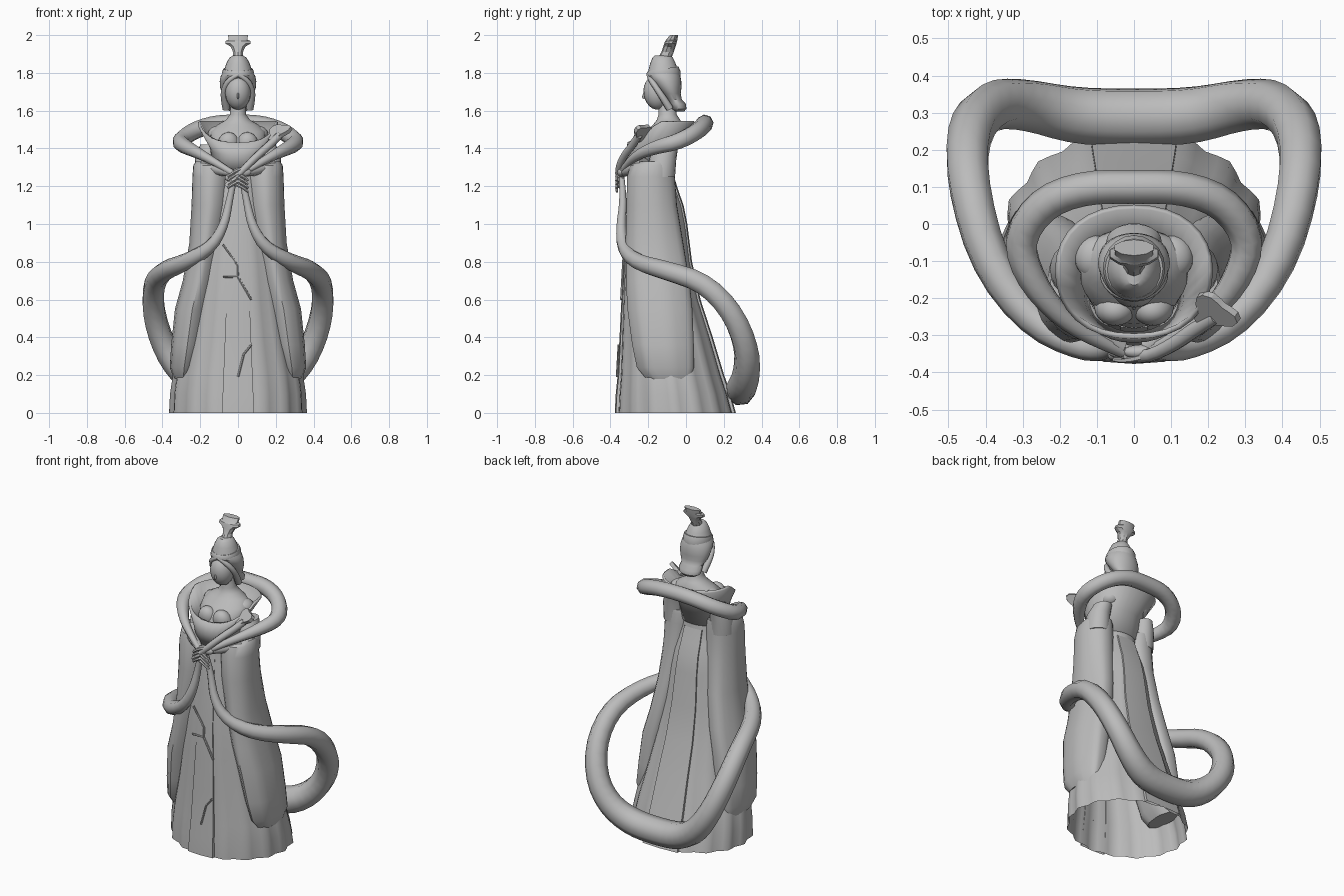
import bpy, bmesh, math
from mathutils import Vector

if "Cube" in bpy.data.objects:
    bpy.data.objects.remove(bpy.data.objects["Cube"])

grey = bpy.data.materials.new("stone_grey")
grey.use_nodes = True
grey.diffuse_color = (0.5, 0.5, 0.5, 1)
grey.node_tree.nodes["Principled BSDF"].inputs["Base Color"].default_value = (0.5, 0.5, 0.5, 1)


def finish(ob, angle=40):
    if not ob.data.materials:
        ob.data.materials.append(grey)
    bpy.ops.object.select_all(action='DESELECT')
    ob.select_set(True)
    bpy.context.view_layer.objects.active = ob
    bpy.ops.object.shade_smooth_by_angle(angle=math.radians(angle))
    return ob


def from_bmesh(name, bm, angle=40):
    bmesh.ops.recalc_face_normals(bm, faces=bm.faces)
    me = bpy.data.meshes.new(name)
    bm.to_mesh(me)
    bm.free()
    ob = bpy.data.objects.new(name, me)
    bpy.context.collection.objects.link(ob)
    return finish(ob, angle)


def power(v, p):
    return math.copysign(abs(v) ** p, v)


def loft(name, rows, n=32, folds=0, depth=0.0, side=1, lift=None, caps=True, angle=40, p=1.0):
    """Stack of ovals; each row is (z, centre x, front y, back y, half width)."""
    bm = bmesh.new()
    rings = []
    for i, (z, cx, yf, yb, rx) in enumerate(rows):
        ring = []
        t = i / (len(rows) - 1)
        for k in range(n):
            a = 2 * math.pi * k / n
            m = 1 + depth * (1 - t) * (math.cos(folds * a) - 1) / 2
            x = cx + rx * m * power(math.sin(a), p)
            y = (yf + yb) / 2 - (yb - yf) / 2 * m * power(math.cos(a), p)
            ring.append(bm.verts.new((side * x, y, z + (lift(a) * t if lift else 0))))
        rings.append(ring)
    for lo, hi in zip(rings, rings[1:]):
        for k in range(n):
            bm.faces.new((lo[k], lo[(k + 1) % n], hi[(k + 1) % n], hi[k]))
    if caps:
        bm.faces.new(rings[0])
        bm.faces.new(rings[-1])
    return from_bmesh(name, bm, angle)


def tube(name, pts, res=2, spline='NURBS', mirror=False):
    """Swept round tube; each point is (x, y, z, radius)."""
    if mirror:
        pts = [(-x, y, z, r) for x, y, z, r in pts[:0:-1]] + pts
    cu = bpy.data.curves.new(name, 'CURVE')
    cu.dimensions = '3D'
    cu.bevel_depth = 1
    cu.bevel_resolution = res
    cu.use_fill_caps = True
    sp = cu.splines.new(spline)
    sp.points.add(len(pts) - 1)
    for pt, (x, y, z, r) in zip(sp.points, pts):
        pt.co = (x, y, z, 1)
        pt.radius = r
    if spline == 'NURBS':
        sp.order_u = 3
        sp.use_endpoint_u = True
        sp.resolution_u = 3
    ob = bpy.data.objects.new(name, cu)
    bpy.context.collection.objects.link(ob)
    bpy.ops.object.select_all(action='DESELECT')
    ob.select_set(True)
    bpy.context.view_layer.objects.active = ob
    bpy.ops.object.convert(target='MESH')
    return finish(bpy.context.object, 50)


def ball(name, loc, size, rot=0.0):
    bpy.ops.mesh.primitive_uv_sphere_add(segments=20, ring_count=12, location=loc, rotation=(rot, 0, 0))
    ob = bpy.context.object
    ob.name = name
    ob.scale = size
    return finish(ob)


def plate(name, outline, origin, u, v, thick):
    """Flat outline laid in the plane spanned by u and v, then thickened."""
    bm = bmesh.new()
    o, u, v = Vector(origin), Vector(u).normalized(), Vector(v).normalized()
    w = u.cross(v).normalized() * thick / 2
    ends = [[bm.verts.new(o + u * a + v * b + w * s) for a, b in outline] for s in (-1, 1)]
    for e in ends:
        bm.faces.new(e)
    n = len(outline)
    for k in range(n):
        bm.faces.new((ends[0][k], ends[0][(k + 1) % n], ends[1][(k + 1) % n], ends[1][k]))
    return from_bmesh(name, bm, 30)


# Gown skirt with soft pleats, open at the hem
skirt = [(0, 0, -.375, .262, .365), (.1, 0, -.37, .235, .36), (.2, 0, -.36, .2, .345),
         (.4, 0, -.35, .14, .295), (.6, 0, -.34, .075, .255), (.8, 0, -.33, .03, .225),
         (1, 0, -.31, .005, .185), (1.1, 0, -.3, -.015, .165), (1.17, 0, -.29, -.04, .15),
         (1.25, 0, -.28, -.065, .13), (1.36, 0, -.28, -.065, .125)]
loft("skirt", skirt, n=64, folds=16, depth=.05, caps=False)

# Front and back panels following the skirt
for name, col, sign, w0, w1 in (("front_panel", 2, -1, .085, .035), ("back_panel", 3, 1, .12, .06)):
    bm = bmesh.new()
    strips = []
    for row in skirt[:-1]:
        w = w0 + (w1 - w0) * row[0] / skirt[-2][0]
        y = row[col] + sign * .002
        strips.append([bm.verts.new((x, y - sign * d, row[0]))
                       for x, d in ((-w, .022), (-w, .006), (0, 0), (w, .006), (w, .022))])
    for lo, hi in zip(strips, strips[1:]):
        for k in range(4):
            bm.faces.new((lo[k], lo[k + 1], hi[k + 1], hi[k]))
    from_bmesh(name, bm, 30)

# Branch-like embroidery on the front panel
for i, pts in enumerate((((-.08, .89), (0, .78), (0, .72), (-.08, .72)), ((0, .72), (.07, .6)),
                         ((0, .19), (.03, .31), (.07, .36)))):
    tube(f"embroidery_{i + 1}", [(x, -.376 + .055 * z, z, .006) for x, z in pts], 1, 'POLY')

# Bodice, bust and open flared collar
loft("torso", [(1.3, 0, -.28, -.07, .11), (1.4, 0, -.27, -.06, .13), (1.45, 0, -.25, -.03, .145),
               (1.49, 0, -.21, -.01, .145), (1.525, 0, -.175, -.015, .11), (1.55, 0, -.155, -.03, .065),
               (1.58, 0, -.145, -.05, .042), (1.68, 0, -.15, -.06, .038)])
collar = loft("collar", [(1.28, 0, -.29, -.075, .115), (1.36, 0, -.305, -.055, .135), (1.43, 0, -.295, .04, .2)],
              lift=lambda a: .115 * min(1, 1 - math.cos(a)), caps=False, p=.9)
rim = collar.modifiers.new("thickness", 'SOLIDIFY')
rim.thickness = .015

for s, side in ((1, "left"), (-1, "right")):
    ball(f"{side}_breast", (s * .05, -.222, 1.42), (.058, .05, .068), .35)
    ball(f"{side}_shoulder", (s * .105, -.09, 1.475), (.055, .06, .045))
    # Long hanging sleeve, full at the elbow, with an upper arm above
    loft(f"{side}_sleeve",
         [(.18, .29, -.21, .03, .05), (.24, .285, -.26, .05, .078), (.36, .268, -.285, .05, .088),
          (.55, .242, -.31, .042, .094), (.7, .205, -.318, .025, .089), (.9, .17, -.32, -.01, .089),
          (1.1, .148, -.315, -.045, .099), (1.25, .143, -.312, -.057, .099), (1.31, .143, -.295, -.058, .094),
          (1.33, .145, -.26, -.06, .08)],
         n=28, folds=7, depth=.07, side=s)
    loft(f"{side}_upper_arm", [(1.25, .16, -.21, -.058, .07), (1.36, .162, -.19, -.05, .064),
                               (1.42, .15, -.16, -.04, .05)], n=20, side=s)
    # Forearm and clasped hand with fingers
    tube(f"{side}_forearm", [(s * .17, -.22, 1.31, .045), (s * .1, -.3, 1.29, .035), (s * .03, -.335, 1.27, .02)])
    ball(f"{side}_hand", (s * .02, -.345, 1.26 + s * .015), (.05, .02, .026))
    for f in range(4):
        z = 1.285 - f * .02 + s * .01
        tube(f"{side}_finger_{f + 1}", [(s * .03, -.355, z, .01), (-s * .02, -.372, z - .015, .009),
                                        (-s * .055, -.365, z - .045, .006)], 1)

# Shawl looped behind the shoulders
tube("shoulder_shawl", [(0, .1, 1.535, .046), (.13, .1, 1.53, .046), (.245, .06, 1.49, .046),
                        (.315, -.04, 1.435, .046), (.28, -.15, 1.41, .04), (.2, -.25, 1.37, .028),
                        (.11, -.31, 1.32, .02), (.03, -.345, 1.27, .016)], 2, mirror=True)
# Trailing sash falling from the hands and sweeping behind the gown
tube("trailing_sash", [(0, .287, .115, .08), (.16, .29, .125, .08), (.29, .322, .2, .072), (.39, .325, .34, .066),
                       (.45, .25, .53, .062), (.448, .1, .69, .058), (.39, -.11, .755, .053),
                       (.27, -.27, .8, .044), (.135, -.338, .88, .034), (.07, -.345, 1, .026),
                       (.045, -.33, 1.13, .02), (.02, -.34, 1.24, .016)], 2, mirror=True)

# Sceptre held across the chest, with a lobed flat head
tube("sceptre_rod", [(-.06, -.35, 1.2, .016), (.02, -.365, 1.28, .018), (.1, -.33, 1.36, .02),
                     (.17, -.28, 1.42, .022), (.22, -.25, 1.47, .02)])
lobes = [(k * math.pi / 9, 1 + .22 * math.cos(k * math.pi / 3)) for k in range(18)]
plate("sceptre_head", [(.062 * r * math.cos(a), .05 * r * math.sin(a)) for a, r in lobes],
      (.215, -.235, 1.485), (.8, -.3, .25), (.15, .7, .7), .022)

# Face and nose
ball("face", (0, -.157, 1.695), (.068, .068, .09), .15)
ball("nose", (0, -.222, 1.68), (.006, .009, .018), -.3)
# Hair swept back into a nape roll, with side locks framing the face
loft("hair", [(1.595, 0, -.055, -.01, .04), (1.61, 0, -.08, .002, .066), (1.635, 0, -.09, 0, .074),
              (1.66, 0, -.1, -.022, .068), (1.69, 0, -.13, -.028, .085), (1.72, 0, -.155, -.024, .094),
              (1.755, 0, -.185, -.025, .097), (1.785, 0, -.205, -.03, .091), (1.81, 0, -.2, -.04, .075)], n=28)
for s, side in ((1, "left"), (-1, "right")):
    tube(f"{side}_hair_lock", [(0, -.2, 1.79, .01), (s * .045, -.19, 1.77, .016), (s * .078, -.15, 1.71, .016),
                               (s * .07, -.11, 1.65, .02), (s * .062, -.085, 1.61, .02)])

# Crown with pointed front, and flared topknot leaning back
loft("crown_band", [(1.785, 0, -.208, -.03, .082), (1.805, 0, -.208, -.03, .084), (1.822, 0, -.2, -.04, .078)],
     n=20, lift=lambda a: -.012 * math.cos(a))
loft("crown_cone", [(1.81, 0, -.2, -.04, .076), (1.85, 0, -.19, -.055, .062), (1.88, 0, -.178, -.07, .046),
                    (1.893, 0, -.165, -.08, .025)], n=20)
loft("topknot", [(1.87, 0, -.155, -.08, .032), (1.91, 0, -.13, -.065, .027), (1.94, 0, -.12, -.055, .042),
                 (1.955, 0, -.115, -.05, .07), (1.97, 0, -.11, -.047, .068), (1.975, 0, -.105, -.045, .053),
                 (2, 0, -.085, -.042, .055)], n=10, angle=25)
